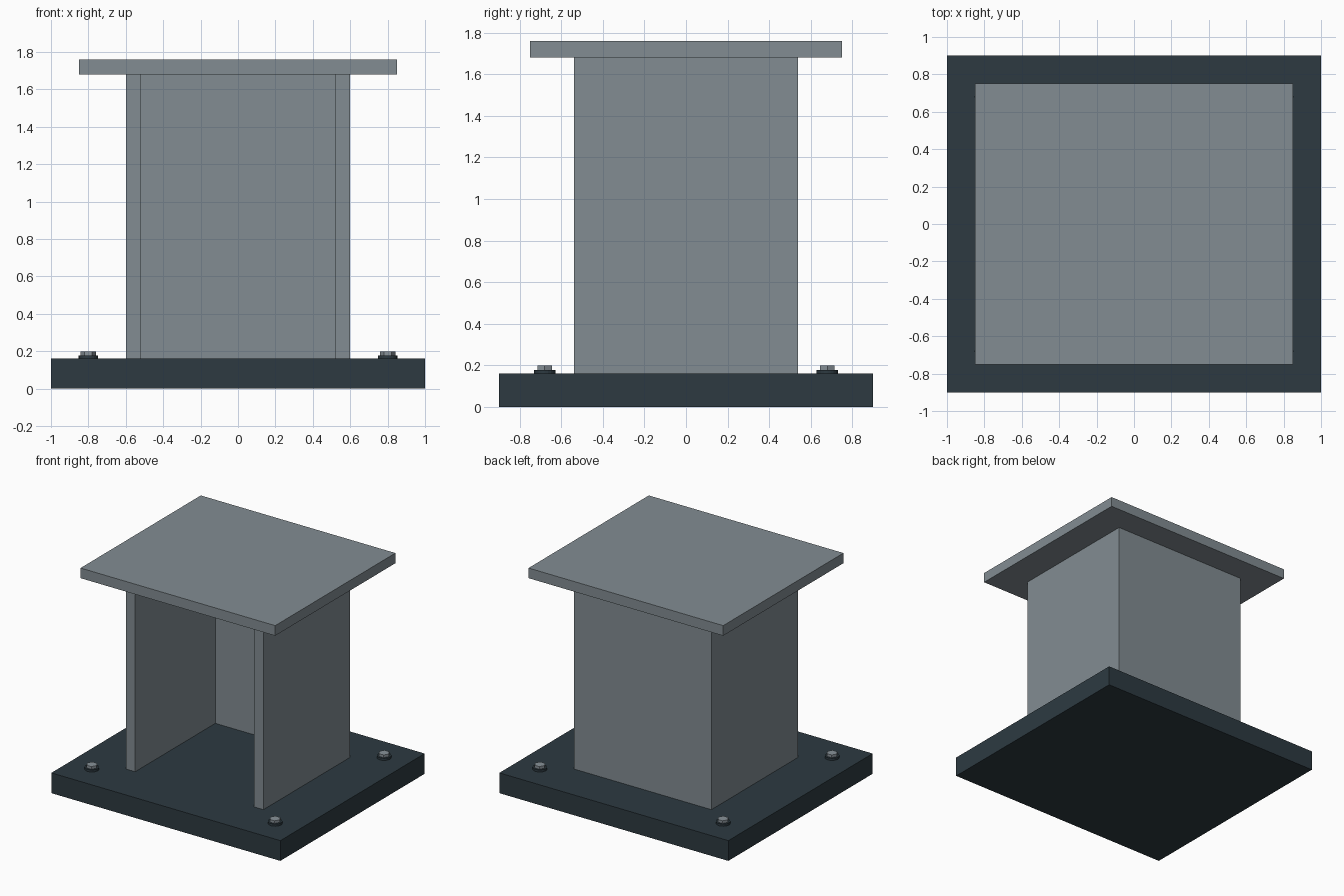
import bpy, bmesh, math

if "Cube" in bpy.data.objects:
    bpy.data.objects.remove(bpy.data.objects["Cube"])


def material(name, rgb):
    m = bpy.data.materials.new(name)
    m.diffuse_color = (*rgb, 1.0)
    m.use_nodes = True
    m.node_tree.nodes["Principled BSDF"].inputs["Base Color"].default_value = m.diffuse_color
    return m


grey = material("steel grey", (0.223, 0.262, 0.288))
dark = material("dark slate", (0.026, 0.042, 0.053))
bolt_grey = material("bolt grey", (0.25, 0.29, 0.32))


def prism(name, outline, z0, z1, mat):
    """Extrude a counter-clockwise outline from z0 to z1."""
    bm = bmesh.new()
    face = bm.faces.new([bm.verts.new((x, y, z0)) for x, y in outline])
    ext = bmesh.ops.extrude_face_region(bm, geom=[face], use_keep_orig=True)
    top = [v for v in ext["geom"] if isinstance(v, bmesh.types.BMVert)]
    bmesh.ops.translate(bm, verts=top, vec=(0, 0, z1 - z0))
    bmesh.ops.recalc_face_normals(bm, faces=bm.faces)
    mesh = bpy.data.meshes.new(name)
    bm.to_mesh(mesh)
    bm.free()
    mesh.materials.append(mat)
    ob = bpy.data.objects.new(name, mesh)
    bpy.context.collection.objects.link(ob)
    return ob


def rect(x, y):
    return [(-x, -y), (x, -y), (x, y), (-x, y)]


def ngon(cx, cy, r, n):
    return [(cx + r * math.cos(2 * math.pi * i / n),
             cy + r * math.sin(2 * math.pi * i / n)) for i in range(n)]


# Base slab and top plate
prism("base_slab", rect(1.0, 0.9), 0.0, 0.16, dark)
prism("top_plate", rect(0.85, 0.75), 1.68, 1.76, grey)

# U-shaped housing, open at the front
prism("housing_walls",
      [(-0.6, -0.54), (-0.52, -0.54), (-0.52, 0.46), (0.52, 0.46),
       (0.52, -0.54), (0.6, -0.54), (0.6, 0.54), (-0.6, 0.54)],
      0.16, 1.68, grey)

# Corner anchor bolts: round washer and hex head
for sx, side in ((-1, "left"), (1, "right")):
    for sy, end in ((-1, "front"), (1, "back")):
        x, y = sx * 0.8, sy * 0.68
        prism(f"washer_{end}_{side}", ngon(x, y, 0.052, 20), 0.16, 0.177, dark)
        prism(f"bolt_head_{end}_{side}", ngon(x, y, 0.041, 6), 0.177, 0.198, bolt_grey)
